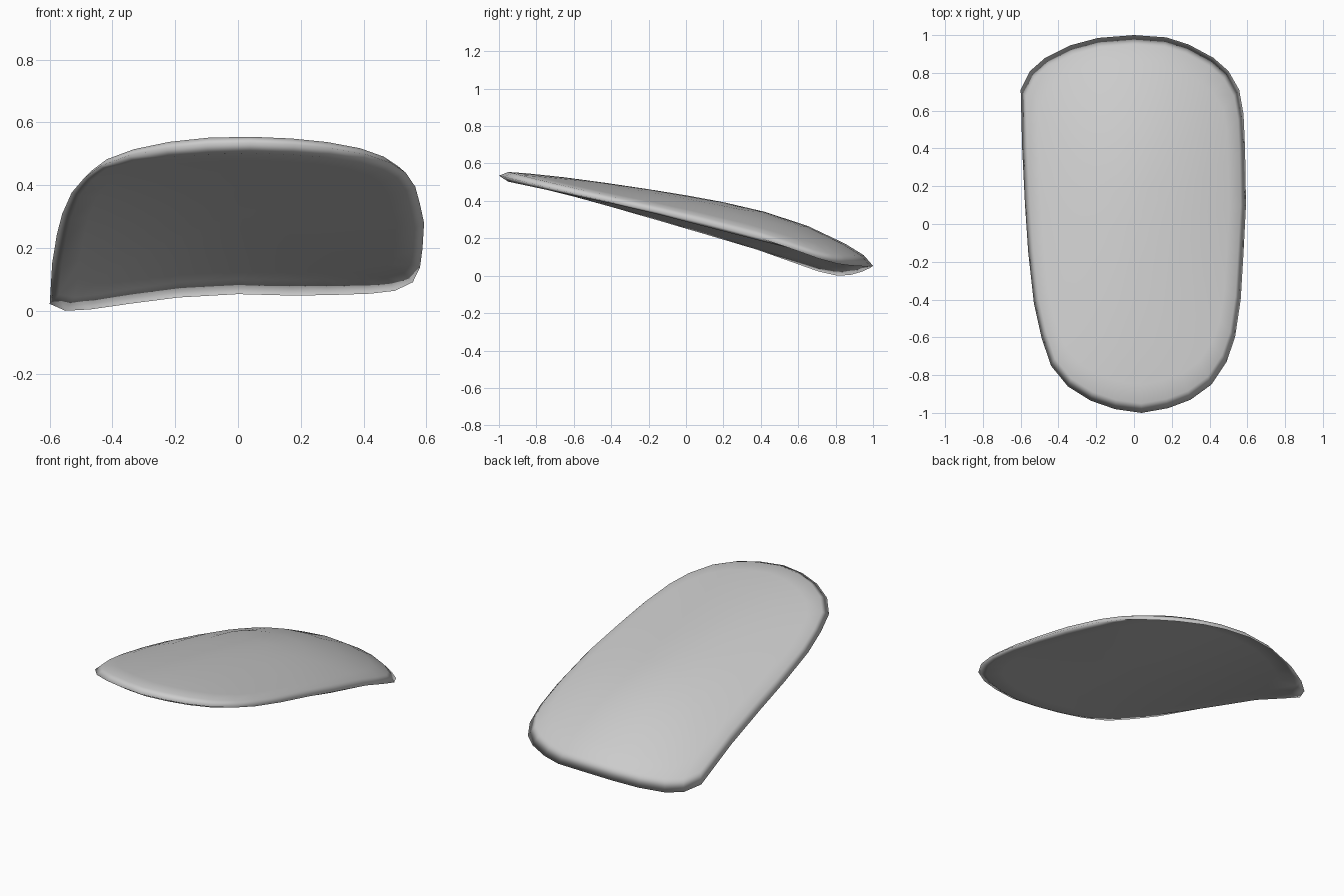
import bpy, bmesh

if "Cube" in bpy.data.objects:
    bpy.data.objects.remove(bpy.data.objects["Cube"])

# Plan outline of the pad (x, y), counter-clockwise from the front tip
OUTLINE = [
    (.04, -1), (.18, -.975), (.30, -.93), (.41, -.85), (.49, -.73), (.535, -.6),
    (.565, -.4), (.58, -.15), (.593, .1), (.588, .4), (.58, .58), (.557, .71),
    (.5, .81), (.42, .88), (.29, .95), (.17, .988), (0, 1), (-.19, .985),
    (-.34, .945), (-.47, .88), (-.55, .81), (-.6, .71), (-.592, .4), (-.577, .1),
    (-.56, -.15), (-.53, -.42), (-.49, -.6), (-.44, -.75), (-.35, -.86),
    (-.23, -.935), (-.1, -.98)]


def top_z(x, y):
    """Sloping spine with a sideways crown that grows to the back and left."""
    spine = .425 - .17*y - .055*y**2 - .071*y**3 - .059*y**4
    crown = (.30 + .16*y) if x > 0 else (.42 + .18*y)
    return spine - crown * x * x


def under_z(x, y):
    """Nearly flat sloping underside, slightly hollow towards the back."""
    crown = (.04 + .15*y) if x > 0 else (.17 + .24*y)
    return .297 - .2112*y - max(crown, 0) * x * x


bm = bmesh.new()


def ring(scale, height):
    return [bm.verts.new((x*scale, y*scale, height(x*scale, y*scale)))
            for x, y in OUTLINE]


def bridge(a, b):
    n = len(a)
    for i in range(n):
        j = (i + 1) % n
        bm.faces.new((a[i], a[j], b[j], b[i]))


# Shared rim, then a domed upper skin and a flatter underside
rim = ring(1, lambda x, y: top_z(x, y) - .022)
for height in (top_z, under_z):
    last = rim
    for scale in (.95, .85, .65, .42, .2):
        new = ring(scale, height)
        bridge(last, new)
        last = new
    mid = bm.verts.new((0, 0, height(0, 0)))
    for i in range(len(last)):
        bm.faces.new((last[i], last[(i + 1) % len(last)], mid))
bmesh.ops.recalc_face_normals(bm, faces=bm.faces)

# Stand on the ground
low = min(v.co.z for v in bm.verts)
bmesh.ops.translate(bm, verts=bm.verts, vec=(0, 0, -low))

mesh = bpy.data.meshes.new("curved_pad")
bm.to_mesh(mesh)
bm.free()
for p in mesh.polygons:
    p.use_smooth = True
pad = bpy.data.objects.new("curved_pad", mesh)
bpy.context.collection.objects.link(pad)
